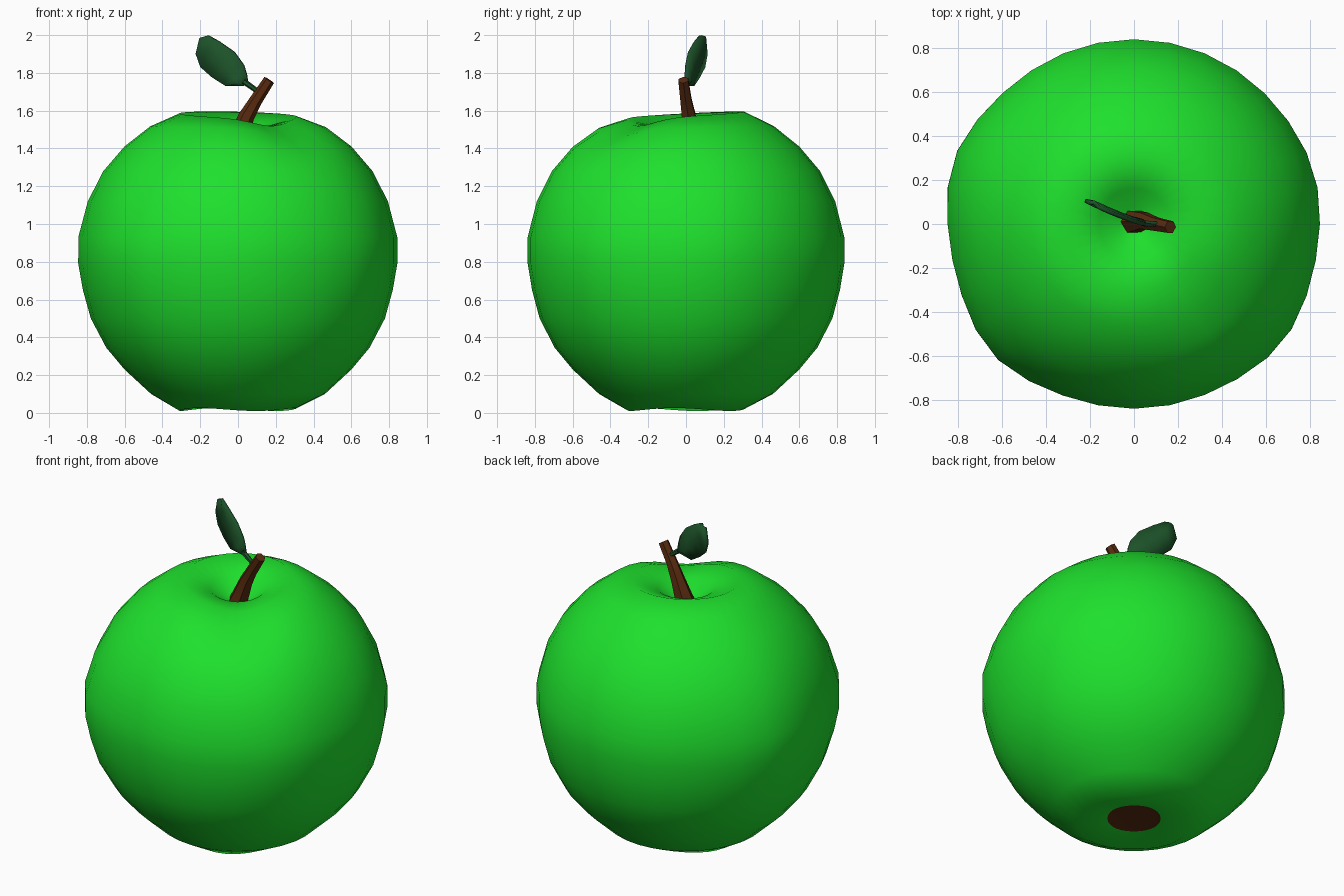
import bpy, bmesh, math
from mathutils import Vector

if "Cube" in bpy.data.objects:
    bpy.data.objects.remove(bpy.data.objects["Cube"])


def material(name, color):
    m = bpy.data.materials.new(name)
    m.diffuse_color = (*color, 1)
    m.use_nodes = True
    m.node_tree.nodes["Principled BSDF"].inputs["Base Color"].default_value = m.diffuse_color
    return m


def make_object(name, bm, mats):
    bmesh.ops.recalc_face_normals(bm, faces=bm.faces)
    me = bpy.data.meshes.new(name)
    bm.to_mesh(me)
    bm.free()
    for m in mats:
        me.materials.append(m)
    ob = bpy.data.objects.new(name, me)
    bpy.context.collection.objects.link(ob)
    return ob


def skin(bm, rings, smooth=True):
    # quads between consecutive closed rings
    n = len(rings[0])
    for a, b in zip(rings, rings[1:]):
        for i in range(n):
            j = (i + 1) % n
            bm.faces.new((a[i], a[j], b[j], b[i])).smooth = smooth


def tube(name, path, radii, sides, mat):
    bm = bmesh.new()
    pts = [Vector(p) for p in path]
    rings = []
    for k, (p, r) in enumerate(zip(pts, radii)):
        d = (pts[min(k + 1, len(pts) - 1)] - pts[max(k - 1, 0)]).normalized()
        u = d.cross(Vector((0, 1, 0))).normalized()
        v = d.cross(u)
        rings.append([bm.verts.new(p + r * (u * math.cos(a) + v * math.sin(a)))
                      for a in (math.tau * i / sides for i in range(sides))])
    skin(bm, rings)
    bm.faces.new(rings[0])
    bm.faces.new(rings[-1])
    ob = make_object(name, bm, [mat])
    bpy.ops.object.select_all(action='DESELECT')
    ob.select_set(True)
    bpy.context.view_layer.objects.active = ob
    bpy.ops.object.shade_smooth_by_angle(angle=math.radians(50))
    return ob


green = material("apple_green", (0.013, 0.75, 0.026))
brown = material("stem_brown", (0.10, 0.024, 0.005))
dark_green = material("leaf_green", (0.012, 0.085, 0.022))

# Apple body: lathed profile with lumpy sides, uneven rims and a dent
PROFILE = [(0.07, 0.05), (0.15, 0.045), (0.31, 0.01), (0.46, 0.10), (0.60, 0.23),
           (0.695, 0.345), (0.775, 0.50), (0.815, 0.65), (0.838, 0.79), (0.838, 0.93),
           (0.79, 1.12), (0.71, 1.28), (0.60, 1.41), (0.465, 1.515), (0.31, 1.578),
           (0.16, 1.525), (0.07, 1.455)]
BUMPS = [(160, 0.04), (223, 0.045), (322, 0.03), (15, 0.015)]
SEG = 32


def apple_point(r, z, deg):
    side = max(0, 1 - abs(z - 0.85) / 0.75)
    for centre, amount in BUMPS:
        d = (deg - centre + 180) % 360 - 180
        r *= 1 + amount * side * math.exp(-(d / 17) ** 2)
    a = math.radians(deg)
    x, y = r * math.cos(a), r * math.sin(a)
    rim = math.exp(-((r - 0.3) / 0.13) ** 2)
    if z > 1.4:
        z += 0.018 * rim * math.cos(a - math.radians(115))
        z -= 0.06 * math.exp(-((x - 0.25) ** 2 + (y + 0.34) ** 2) / 0.035)
    elif z < 0.05:
        z += 0.008 * rim * (1 + math.cos(3 * a + 0.6))
    return (x, y, z)


bm = bmesh.new()
rings = [[bm.verts.new(apple_point(r, z, 360 * i / SEG)) for i in range(SEG)]
         for r, z in PROFILE]
skin(bm, rings)
for ring, z in ((rings[0], 0.05), (rings[-1], 1.44)):
    tip = bm.verts.new((0, 0, z))
    for i in range(SEG):
        bm.faces.new((ring[i], ring[(i + 1) % SEG], tip)).smooth = True
# Brown blossom patch underneath
for f in bm.faces:
    c = f.calc_center_median()
    if c.z < 0.1 and c.xy.length < 0.15:
        f.material_index = 1
make_object("apple_body", bm, [green, brown])

# Stem and leaf stalk
tube("stem", [(-0.01, 0.01, 1.42), (0.045, 0.015, 1.57), (0.095, 0.0, 1.655), (0.165, -0.014, 1.762)],
     [0.06, 0.042, 0.034, 0.03], 6, brown)
tube("leaf_stalk", [(0.12, 0.0, 1.69), (0.08, 0.0, 1.72), (0.03, 0.005, 1.755)],
     [0.014, 0.014, 0.016], 6, dark_green)

# Leaf: left and right edges (x, z), curling backwards towards its tip
EDGES = [((0.03, 1.735), (0.05, 1.755)), ((-0.07, 1.733), (0.045, 1.79)),
         ((-0.135, 1.775), (0.03, 1.84)), ((-0.197, 1.83), (-0.02, 1.91)),
         ((-0.222, 1.90), (-0.10, 1.965)), ((-0.203, 1.985), (-0.16, 1.998))]


def leaf_point(x, z, fold):
    return (x, 0.095 * (max(0, 0.05 - x) / 0.25) ** 1.3 + fold, z)


bm = bmesh.new()
rows = []
for (lx, lz), (rx, rz) in EDGES:
    rows.append([bm.verts.new(leaf_point(lx + (rx - lx) * t, lz + (rz - lz) * t, f))
                 for t, f in ((0, 0), (0.5, 0.012), (1, 0))])
for a, b in zip(rows, rows[1:]):
    for i in range(2):
        bm.faces.new((a[i], a[i + 1], b[i + 1], b[i])).smooth = True
leaf = make_object("leaf", bm, [dark_green])
mod = leaf.modifiers.new("thickness", 'SOLIDIFY')
mod.thickness = 0.018
mod.offset = 0
